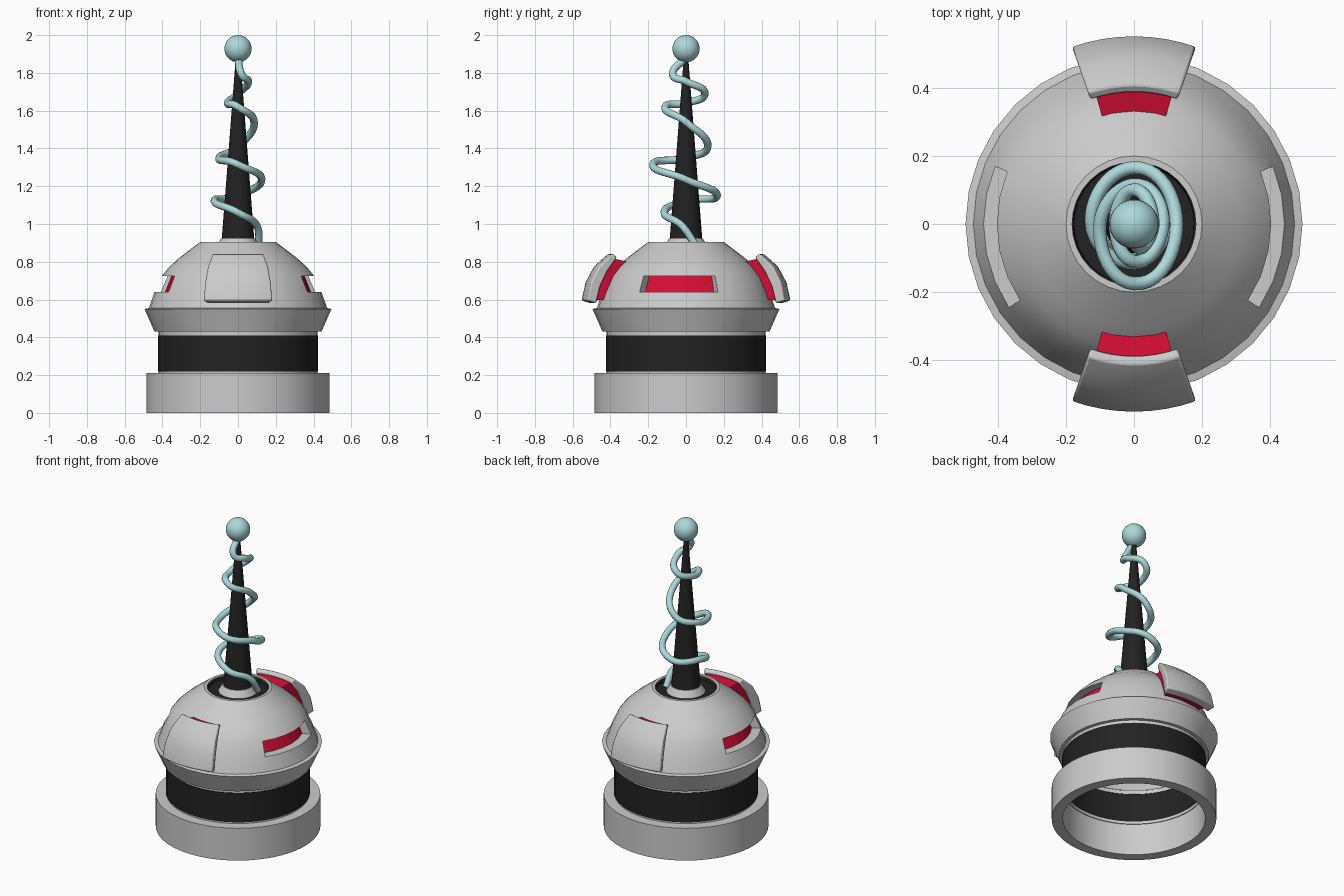
import bpy, bmesh, math
from mathutils import Vector

if "Cube" in bpy.data.objects:
    bpy.data.objects.remove(bpy.data.objects["Cube"])


def material(name, rgb):
    m = bpy.data.materials.new(name)
    m.diffuse_color = (*rgb, 1)
    m.use_nodes = True
    m.node_tree.nodes["Principled BSDF"].inputs["Base Color"].default_value = m.diffuse_color
    return m


GREY = material("light_grey", (0.60, 0.60, 0.60))
BLACK = material("black", (0.016, 0.016, 0.016))
RED = material("red", (0.65, 0.004, 0.035))
TEAL = material("pale_teal", (0.42, 0.69, 0.71))


def finish(bm, name, *mats):
    me = bpy.data.meshes.new(name)
    bm.to_mesh(me)
    bm.free()
    for m in mats:
        me.materials.append(m)
    ob = bpy.data.objects.new(name, me)
    bpy.context.collection.objects.link(ob)
    return ob


def polar(r, angle, z):
    return Vector((r * math.cos(angle), r * math.sin(angle), z))


def lathe(profile, segs=64, closed=False):
    """Revolve (radius, height) points around z."""
    bm = bmesh.new()
    rings = [[bm.verts.new(polar(r, math.tau * i / segs, z)) for i in range(segs)]
             for r, z in profile]
    pairs = list(zip(rings, rings[1:]))
    if closed:
        pairs.append((rings[-1], rings[0]))
    for a, b in pairs:
        for i in range(segs):
            j = (i + 1) % segs
            bm.faces.new((a[i], a[j], b[j], b[i]))
    return bm


def arc_block(name, inner, outer, half_deg, centre_deg, mat, steps=8):
    """Solid block swept through an arc of the dome."""
    bm = bmesh.new()
    loop = inner + outer[::-1]
    cols = []
    for k in range(steps + 1):
        a = math.radians(centre_deg + half_deg * (2 * k / steps - 1))
        cols.append([bm.verts.new(polar(r, a, z)) for r, z in loop])
    n = len(loop)
    for a, b in zip(cols, cols[1:]):
        for i in range(n):
            j = (i + 1) % n
            bm.faces.new((a[i], a[j], b[j], b[i]))
    m = len(inner)
    for c in (cols[0], cols[-1]):
        for i in range(m - 1):
            bm.faces.new((c[i], c[i + 1], c[n - 2 - i], c[n - 1 - i]))
    bmesh.ops.recalc_face_normals(bm, faces=bm.faces)
    return finish(bm, name, mat)


# Hollow base ring, dark neck band and the pale neck sleeve edges
finish(lathe([(0.42, 0), (0.485, 0), (0.485, 0.21), (0.42, 0.21)], closed=True),
       "base_ring", GREY)
finish(lathe([(0.417, 0.22), (0.424, 0.22), (0.424, 0.41), (0.417, 0.41)], closed=True),
       "neck_band", BLACK)
for name, lo, hi in (("lower_neck_trim", 0.205, 0.222), ("upper_neck_trim", 0.408, 0.435)):
    finish(lathe([(0.415, lo), (0.42, lo), (0.42, hi), (0.415, hi)], closed=True), name, GREY)

# Dome with a flared skirt and a sunken top opening
bm = lathe([(0.415, 0.43), (0.442, 0.43), (0.495, 0.55), (0.472, 0.555), (0.442, 0.64),
            (0.403, 0.725), (0.365, 0.772), (0.31, 0.822), (0.2, 0.905),
            (0.182, 0.905), (0.18, 0.87)], segs=32)
# Side slits: the matching dome faces are pushed inward and coloured red
for side in (1, -1):
    slit = []
    for f in bm.faces:
        c = f.calc_center_median()
        angle = math.degrees(math.atan2(c.y, side * c.x))
        if 0.66 < c.z < 0.71 and -33.75 < angle < 22.5:
            slit.append(f)
    bmesh.ops.inset_region(bm, faces=slit, thickness=0.001)
    for v in {v for f in slit for v in f.verts}:
        v.co.x *= 0.875
        v.co.y *= 0.875
    for f in slit:
        f.material_index = 1
finish(bm, "dome", GREY, RED)

# Top socket, collar and tapering mast
finish(lathe([(0.181, 0.9), (0.176, 0.88), (0.001, 0.88)]), "top_socket", BLACK)
finish(lathe([(0.115, 0.88), (0.09, 0.922), (0.001, 0.922)]), "mast_collar", GREY)
finish(lathe([(0.086, 0.92), (0.012, 1.88)], segs=32), "mast", BLACK)

# Raised panels front and back with red blocks beneath
panel_in = [(0.503, 0.58), (0.48, 0.67), (0.44, 0.75), (0.385, 0.825)]
panel_out = [(0.553, 0.595), (0.532, 0.69), (0.487, 0.775), (0.41, 0.843)]
red_in = [(0.44, 0.60), (0.42, 0.67), (0.38, 0.74), (0.32, 0.80)]
red_out = [(0.505, 0.595), (0.483, 0.67), (0.443, 0.75), (0.391, 0.815)]
for name, centre in (("front", -90), ("back", 90)):
    panel = arc_block(name + "_panel", panel_in, panel_out, 19.3, centre, GREY)
    bev = panel.modifiers.new("soft_edges", "BEVEL")
    bev.width = 0.008
    bev.segments = 2
    bev.limit_method = 'ANGLE'
    bev.angle_limit = math.radians(40)
    arc_block(name + "_panel_glow", red_in, red_out, 16.5, centre, RED)

# Ball on the tip
bm = bmesh.new()
bmesh.ops.create_uvsphere(bm, u_segments=32, v_segments=16, radius=0.072)
bmesh.ops.translate(bm, verts=bm.verts, vec=(0, 0, 1.928))
finish(bm, "tip_ball", TEAL)

# Irregular wire coil around the mast
path = [(0.11, 0.05, 0.89), (0.10, -0.02, 0.99), (0.0, -0.115, 1.06), (-0.125, 0.0, 1.12),
        (0.0, 0.165, 1.15), (0.125, 0.0, 1.235), (0.0, -0.175, 1.315), (-0.1, 0.0, 1.35),
        (0.0, 0.115, 1.41), (0.085, 0.0, 1.54), (0.0, -0.11, 1.62), (-0.055, 0.0, 1.64),
        (0.0, 0.1, 1.69), (0.055, 0.0, 1.755), (0.02, -0.07, 1.79), (0.0, 0.0, 1.88)]
cu = bpy.data.curves.new("wire_coil", "CURVE")
cu.dimensions = '3D'
cu.bevel_depth = 0.02
cu.bevel_resolution = 3
cu.use_fill_caps = True
cu.resolution_u = 10
sp = cu.splines.new('BEZIER')
sp.bezier_points.add(len(path) - 1)
for p, co in zip(sp.bezier_points, path):
    p.co = co
    p.handle_left_type = p.handle_right_type = 'AUTO'
sp.use_smooth = True
cu.materials.append(TEAL)
bpy.context.collection.objects.link(bpy.data.objects.new("wire_coil", cu))

# Smooth shading with crisp edges
meshes = [o for o in bpy.context.collection.objects if o.type == 'MESH']
for o in meshes:
    o.select_set(True)
bpy.context.view_layer.objects.active = meshes[0]
bpy.ops.object.shade_smooth_by_angle(angle=math.radians(30))
